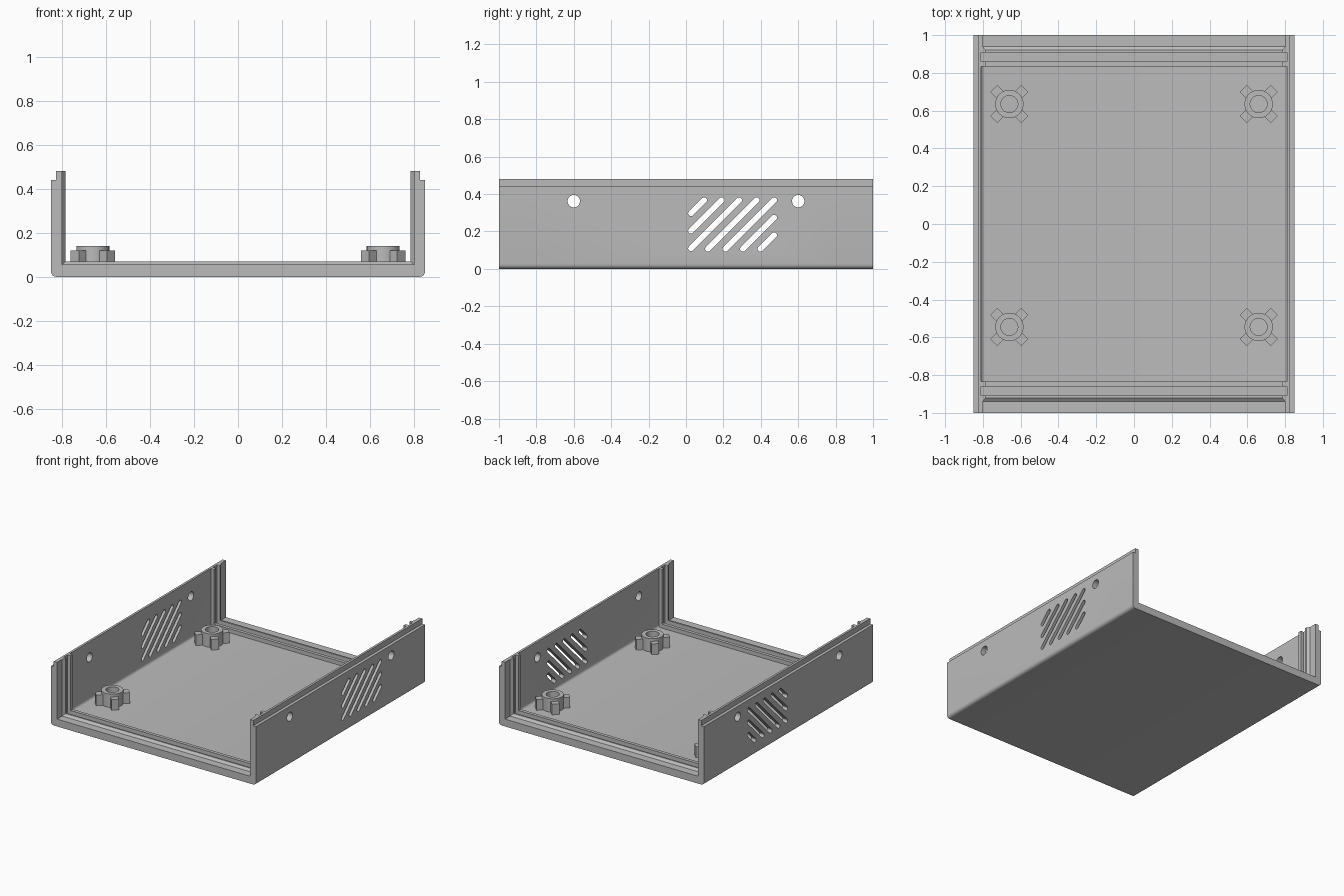
import bpy, bmesh, math
from mathutils import Matrix, Vector

if "Cube" in bpy.data.objects:
    bpy.data.objects.remove(bpy.data.objects["Cube"])

grey = bpy.data.materials.new("plain_grey")
grey.diffuse_color = (0.5, 0.5, 0.5, 1)
grey.use_nodes = True
grey.node_tree.nodes["Principled BSDF"].inputs["Base Color"].default_value = grey.diffuse_color


def make_object(name, bm, material=grey):
    bmesh.ops.recalc_face_normals(bm, faces=bm.faces)
    mesh = bpy.data.meshes.new(name)
    bm.to_mesh(mesh)
    bm.free()
    mesh.materials.append(material)
    obj = bpy.data.objects.new(name, mesh)
    bpy.context.collection.objects.link(obj)
    return obj


def shade(obj):
    bpy.ops.object.select_all(action='DESELECT')
    obj.select_set(True)
    bpy.context.view_layer.objects.active = obj
    bpy.ops.object.shade_smooth_by_angle(angle=math.radians(35))


def arc(cx, cz, r, n=5):
    """Quarter fillet from straight down to straight outwards."""
    return [(cx + r * math.sin(math.pi / 2 * i / n), cz - r * math.cos(math.pi / 2 * i / n))
            for i in range(n + 1)]


def u_profile(inner_x, floor_z, fillet):
    """Closed U cross-section with rounded outer bottom and a stepped lip."""
    right = arc(0.825, 0.025, 0.025) + [(0.85, 0.44), (0.827, 0.44), (0.827, 0.48), (inner_x, 0.48)]
    right += arc(inner_x - fillet, floor_z + fillet, fillet)[::-1]
    return right + [(-x, z) for x, z in reversed(right)]


# Tray: U section lofted through stations, with panel grooves at both ends
MAIN, RIDGE, END = (0.81, 0.04, 0.02), (0.785, 0.07, 0), (0.80, 0.055, 0)
GROOVE = (0.81, 0.04, 0)
half = [(0.835, MAIN), (0.835, RIDGE), (0.86, RIDGE), (0.86, GROOVE), (0.907, GROOVE),
        (0.907, RIDGE), (0.92, RIDGE), (0.94, END), (1.0, END)]
stations = [(-y, s) for y, s in reversed(half)] + half
bm = bmesh.new()
rings = [[bm.verts.new((x, y, z)) for x, z in u_profile(*s)] for y, s in stations]
for a, b in zip(rings, rings[1:]):
    for i in range(len(a)):
        j = (i + 1) % len(a)
        bm.faces.new((a[i], a[j], b[j], b[i]))
bm.faces.new(rings[0])
bm.faces.new(rings[-1][::-1])
bmesh.ops.remove_doubles(bm, verts=bm.verts, dist=0.0002)
tray = make_object("tray", bm)

# Cutter for the round screw holes and the diagonal vent slots in both walls
bm = bmesh.new()


def add_prism(outline):
    low = [bm.verts.new((-1, y, z)) for y, z in outline]
    high = [bm.verts.new((1, y, z)) for y, z in outline]
    bm.faces.new(low)
    bm.faces.new(high[::-1])
    for i in range(len(low)):
        j = (i + 1) % len(low)
        bm.faces.new((low[i], high[i], high[j], low[j]))


for y in (-0.6, 0.6):
    add_prism([(y + 0.033 * math.cos(t * math.tau / 32), 0.362 + 0.033 * math.sin(t * math.tau / 32))
               for t in range(32)])

Y0, Y1, Z0, Z1, R = 0.027, 0.471, 0.107, 0.367, 0.0155
for k in range(7):
    c = -0.27 + 0.0935 * k
    ya, yb = max(Y0, Z0 + c), min(Y1, Z1 + c)
    outline = []
    for y, start in ((yb, -45), (ya, 135)):
        for i in range(9):
            t = math.radians(start + 22.5 * i)
            outline.append((y + R * math.cos(t), y - c + R * math.sin(t)))
    add_prism(outline)
cutter = make_object("wall_cutter", bm)
cutter.hide_render = True

mod = tray.modifiers.new("wall_openings", 'BOOLEAN')
mod.operation, mod.solver, mod.object = 'DIFFERENCE', 'EXACT', cutter
bpy.context.view_layer.objects.active = tray
bpy.ops.object.modifier_apply(modifier=mod.name)
bpy.data.objects.remove(cutter)
shade(tray)

# Screw posts: hollow round boss with four diagonal ribs
for x in (-0.66, 0.66):
    for y in (-0.545, 0.635):
        bm = bmesh.new()
        n = 32
        section = [(0.075, 0.03), (0.075, 0.14), (0.045, 0.14), (0.045, 0.03)]
        rings = [[bm.verts.new((x + r * math.cos(i * math.tau / n), y + r * math.sin(i * math.tau / n), z))
                  for i in range(n)] for r, z in section]
        for a, b in zip(rings, rings[1:] + rings[:1]):
            for i in range(n):
                j = (i + 1) % n
                bm.faces.new((a[i], a[j], b[j], b[i]))
        for q in range(4):
            m = (Matrix.Translation(Vector((x, y, 0.075)))
                 @ Matrix.Rotation(math.radians(45 + 90 * q), 4, 'Z')
                 @ Matrix.Translation(Vector((0.088, 0, 0)))
                 @ Matrix.Diagonal((0.056, 0.052, 0.09, 1)))
            bmesh.ops.create_cube(bm, size=1, matrix=m)
        shade(make_object("screw_post", bm))
